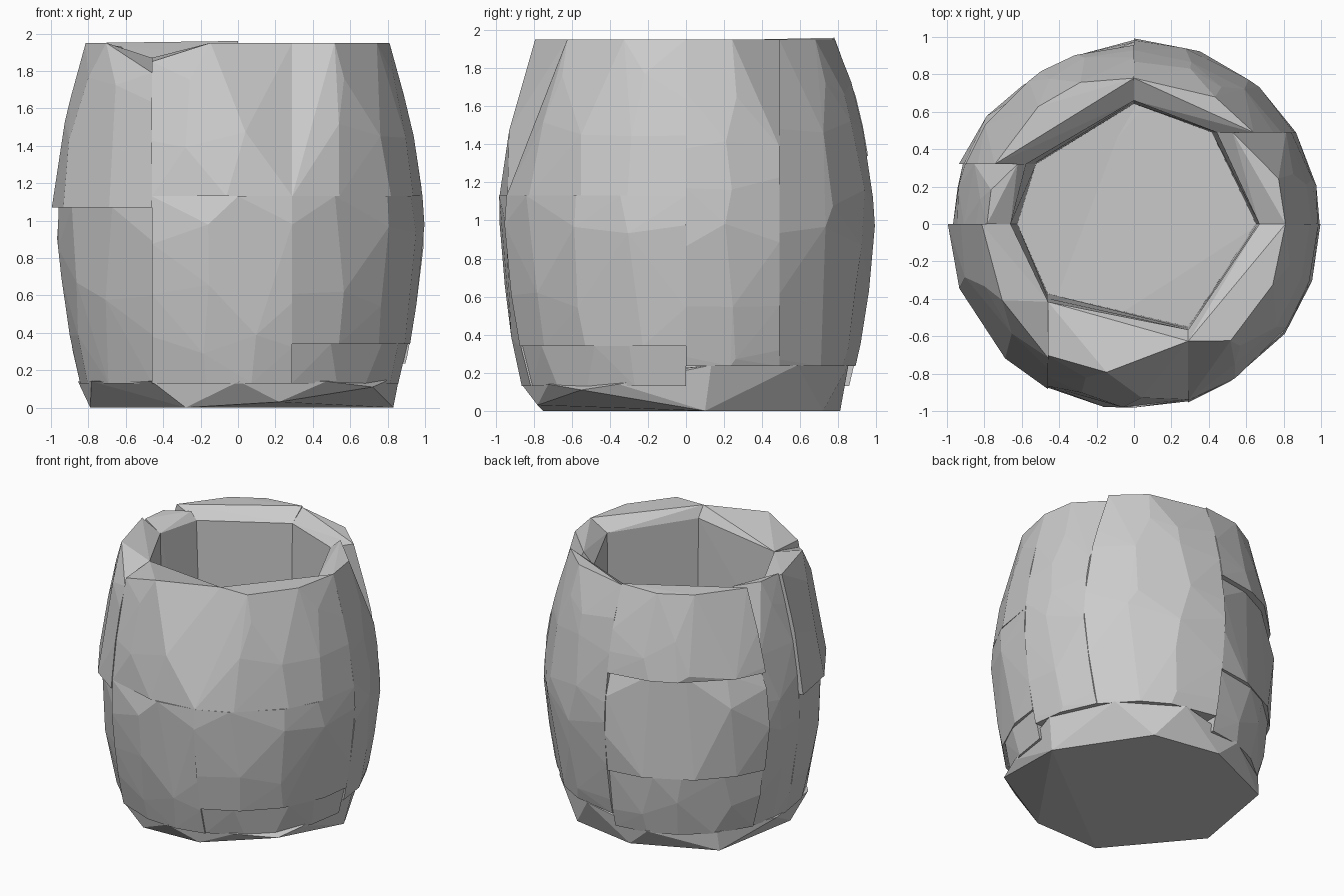
import bpy, bmesh, math, random
from mathutils import Vector

random.seed(7)
cube = bpy.data.objects.get("Cube")
if cube:
    bpy.data.objects.remove(cube)

# One stone colour
stone = bpy.data.materials.new("grey_stone")
stone.use_nodes = True
GREY = (0.6, 0.6, 0.6, 1)
stone.diffuse_color = GREY
stone.node_tree.nodes["Principled BSDF"].inputs["Base Color"].default_value = GREY

# Barrel profile: height, radius
PROFILE = [(0.13, 0.87), (0.34, 0.92), (0.62, 0.965), (0.93, 1.0), (1.15, 0.985),
           (1.45, 0.94), (1.7, 0.88), (1.95, 0.81)]
TOP, INNER_TOP, FLOOR = 1.95, 1.87, 0.18

# Straight vertical seams: cut axis, position, side, inner radius at floor and rim
SEAMS = {"east": ("y", 0, 1, 0.65, 0.67), "north_east": ("y", 0.49, 1, 0.64, 0.66),
         "north": ("x", 0, 1, 0.64, 0.66), "north_west": ("y", 0.32, -1, 0.61, 0.66),
         "west": ("y", 0, -1, 0.62, 0.66), "south_west": ("x", -0.46, -1, 0.59, 0.62),
         "south_east": ("x", 0.29, -1, 0.62, 0.635)}
# Broken rim corners: radius and height of the rim, height where the break starts
BROKEN = {("front_stone", "south_west"): (0.84, 1.85, 1.75),
          ("front_right_stone", "south_west"): (0.85, 1.79, 1.75),
          ("front_stone", "south_east"): (0.69, TOP, 1.3),
          ("front_left_stone", "south_east"): (0.69, TOP, 1.3),
          ("left_narrow_stone", "north_east"): (0.72, TOP, 1.55),
          ("right_narrow_stone", "north_west"): (0.7, 1.93, 1.5),
          ("back_left_stone", "north"): (0.78, TOP, 1.8),
          ("back_right_stone", "north"): (0.78, 1.96, 1.8)}


def radius(z):
    for (z0, r0), (z1, r1) in zip(PROFILE, PROFILE[1:]):
        if z <= z1:
            return r0 + (r1 - r0) * (z - z0) / (z1 - z0)
    return PROFILE[-1][1]


def seam_angle(seam, r):
    axis, c, side = SEAMS[seam][:3]
    if axis == "y":
        a = math.asin(c / r)
        return a if side > 0 else math.pi - a
    return side * math.acos(c / r) % math.tau


def polar(r, a, z):
    return Vector((r * math.cos(a), r * math.sin(a), z))


def hull(name, points):
    bm = bmesh.new()
    for p in points:
        bm.verts.new(p)
    res = bmesh.ops.convex_hull(bm, input=bm.verts)
    loose = {g for g in res["geom_interior"] + res["geom_unused"]
             if isinstance(g, bmesh.types.BMVert)}
    bmesh.ops.delete(bm, geom=list(loose), context="VERTS")
    bmesh.ops.dissolve_limit(bm, angle_limit=0.02, verts=bm.verts, edges=bm.edges)
    bmesh.ops.recalc_face_normals(bm, faces=bm.faces)
    mesh = bpy.data.meshes.new(name)
    bm.to_mesh(mesh)
    bm.free()
    mesh.materials.append(stone)
    obj = bpy.data.objects.new(name, mesh)
    bpy.context.collection.objects.link(obj)


def wall_stone(sector, course, start, end, z0, z1, swell, shoulder):
    """Faceted stone between two seams and two heights; shoulder insets its top."""
    rows = [z0] + [z for z, _ in PROFILE if z0 + 0.1 < z < z1 - 0.1] + [z1]
    points = []
    for i, zr in enumerate(rows):
        edge_row = i in (0, len(rows) - 1)
        scale = swell * (shoulder if zr == z1 else 1)
        r_row = radius(zr) * scale
        span = (seam_angle(end, r_row) - seam_angle(start, r_row)) % math.tau
        cols = max(2, round(span / math.radians(23 if zr == TOP else 19)))
        for c in range(cols + 1):
            edge_col = c in (0, cols)
            if not edge_row and not edge_col and random.random() < 0.3:
                continue
            z = zr if edge_row else zr + random.uniform(-0.08, 0.08)
            r = radius(z) * scale
            broken = BROKEN.get((sector, start if c == 0 else end))
            if edge_col and broken and z > broken[2]:
                r, z = broken[:2]
            a0 = seam_angle(start, r)
            width = (seam_angle(end, r) - a0) % math.tau
            t = c / cols if edge_col else (c + random.uniform(-0.25, 0.25)) / cols
            points.append(polar(r, a0 + t * width, z))
    # Inner wall corners, with the rim sloping down inwards
    for seam in (start, end):
        low, high = SEAMS[seam][3:]
        for z in (z0, min(z1, INNER_TOP)):
            r = low + (high - low) * z / INNER_TOP
            points.append(polar(r, seam_angle(seam, r), z))
    hull(f"{sector}_{course}", points)


# Wall stones, sector by sector: bottom, top, swell and shoulder of each course
COURSES = [
    ("left_narrow_stone", "east", "north_east", [(0.235, TOP, 1, 1)]),
    ("back_left_stone", "north_east", "north", [(0.235, TOP, 0.995, 1)]),
    ("back_right_stone", "north", "north_west",
     [(0.13, 0.59, 0.985, 0.985), (0.59, 1.36, 0.99, 0.965), (1.34, TOP, 1, 1)]),
    ("right_narrow_stone", "north_west", "west", [(0.13, TOP, 0.97, 1)]),
    ("front_right_stone", "west", "south_west",
     [(0.13, 1.07, 0.97, 1), (1.07, TOP, 1.005, 1)]),
    ("front_stone", "south_west", "south_east",
     [(0.13, 1.13, 0.995, 1), (1.13, TOP, 0.995, 1)]),
    ("front_left_stone", "south_east", "east",
     [(0.13, 0.34, 0.985, 1), (0.34, 1.13, 1, 1), (1.13, TOP, 1, 1)]),
]
for sector, start, end, tiers in COURSES:
    for i, tier in enumerate(tiers):
        wall_stone(sector, i + 1, start, end, *tier)

# Foot: irregular bottom with a chipped front left corner, widening up to the wall
FOOT = [(0.72, -0.55, 0.11), (0.22, -0.78, 0.03), (-0.28, -0.75, 0), (-0.79, -0.14, 0),
        (-0.67, 0.55, 0), (-0.09, 0.81, 0), (0.42, 0.72, 0), (0.83, 0.1, 0)]
foot = [Vector(p) for p in FOOT]
for k in range(11):
    a = math.tau * k / 11 + 0.15
    z = 0.24 if 0 <= a < math.pi / 2 else 0.14
    foot.append(polar(radius(z) * 0.99, a, z))
hull("foot_stone", foot)

# Flat inner floor, slightly lower at the front
floor = []
for seam in SEAMS:
    r = SEAMS[seam][3] + 0.02
    p = polar(r, seam_angle(seam, r), 0.1)
    floor += [p, Vector((p.x, p.y, FLOOR + 0.06 * p.y))]
hull("inner_floor", floor)
